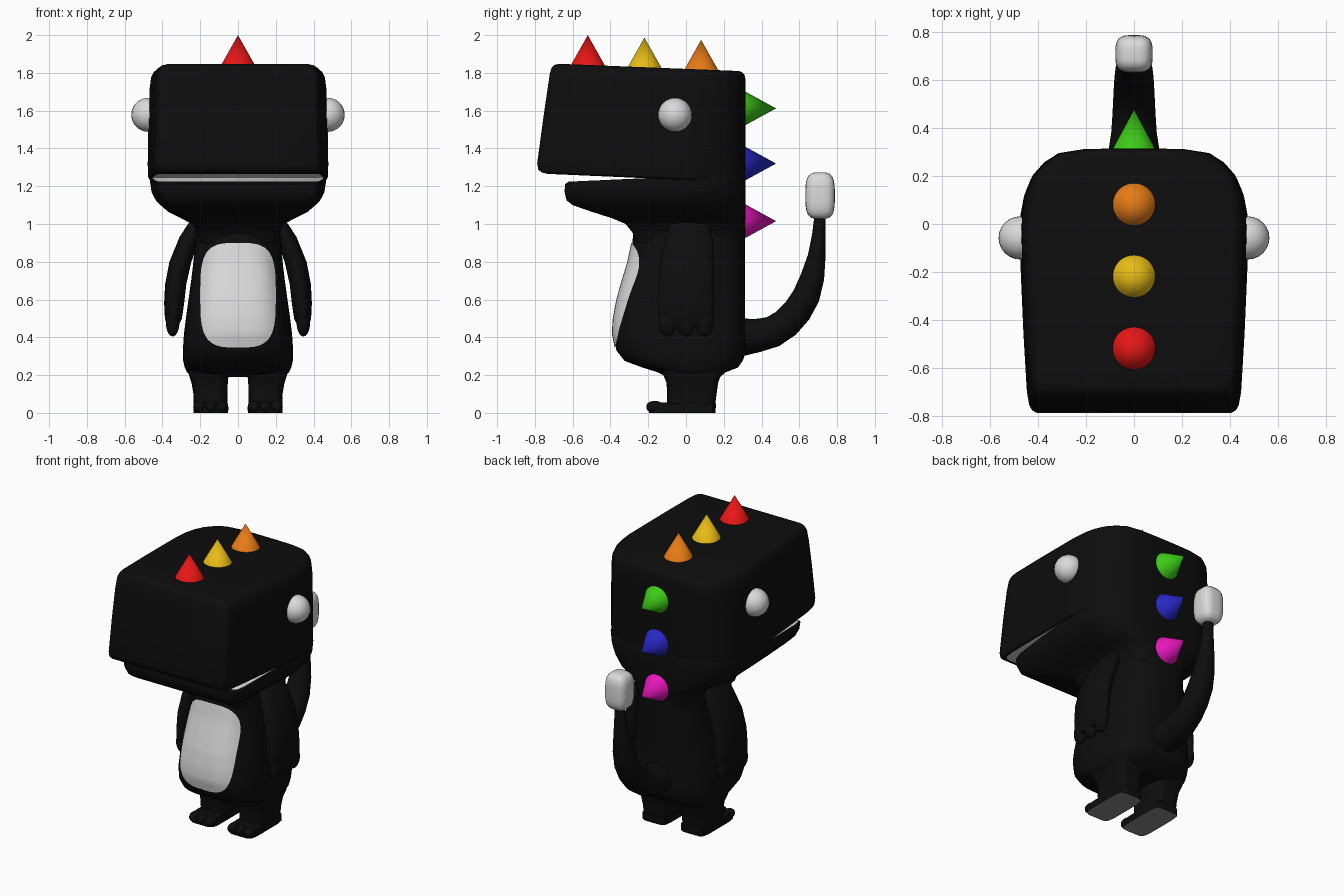
import bpy, bmesh, math
from mathutils import Vector
from mathutils.bvhtree import BVHTree

if "Cube" in bpy.data.objects:
    bpy.data.objects.remove(bpy.data.objects["Cube"])


def material(name, r, g, b):
    m = bpy.data.materials.new(name)
    m.diffuse_color = (r, g, b, 1)
    m.use_nodes = True
    m.node_tree.nodes["Principled BSDF"].inputs["Base Color"].default_value = m.diffuse_color
    return m


BLACK = material("black", 0.004, 0.004, 0.004)
WHITE = material("white", 0.7, 0.7, 0.7)
GREY = material("sole grey", 0.25, 0.25, 0.25)
RED = material("red", 0.8, 0.008, 0.008)
YELLOW = material("yellow", 0.8, 0.5, 0.008)
ORANGE = material("orange", 0.8, 0.2, 0.008)
GREEN = material("green", 0.045, 0.6, 0.008)
BLUE = material("blue", 0.02, 0.02, 0.55)
MAGENTA = material("magenta", 0.8, 0.008, 0.5)


def finish(name, bm, mats, angle=40):
    bmesh.ops.recalc_face_normals(bm, faces=bm.faces)
    me = bpy.data.meshes.new(name)
    bm.to_mesh(me)
    bm.free()
    for m in mats:
        me.materials.append(m)
    for p in me.polygons:
        p.use_smooth = True
    me.set_sharp_from_angle(angle=math.radians(angle))
    ob = bpy.data.objects.new(name, me)
    bpy.context.collection.objects.link(ob)
    return ob


def loft(name, rings, mats, bottom=0, top=0, angle=40):
    """Skin closed rings of points and cap both ends."""
    bm = bmesh.new()
    rows = [[bm.verts.new(p) for p in ring] for ring in rings]
    n = len(rows[0])
    for a, b in zip(rows, rows[1:]):
        for i in range(n):
            j = (i + 1) % n
            bm.faces.new((a[i], a[j], b[j], b[i]))
    bm.faces.new(rows[0]).material_index = bottom
    bm.faces.new(rows[-1]).material_index = top
    return finish(name, bm, mats, angle)


def oval(z, cx, rx, yf, yb, n=2.0, count=48):
    """Horizontal superellipse ring."""
    pts = []
    for i in range(count):
        a = 2 * math.pi * i / count
        c, s = math.cos(a), math.sin(a)
        k = (abs(c) ** n + abs(s) ** n) ** (-1 / n)
        pts.append((cx + rx * c * k, (yf + yb) / 2 + (yb - yf) / 2 * s * k, z))
    return pts


def blob(name, centre, radii, mat, n=2.0):
    """Sphere, or rounded box when n is high."""
    bm = bmesh.new()
    bmesh.ops.create_uvsphere(bm, u_segments=24, v_segments=16, radius=1)
    for v in bm.verts:
        k = sum(abs(c) ** n for c in v.co) ** (-1 / n)
        v.co = Vector(centre) + Vector([c * k * r for c, r in zip(v.co, radii)])
    return finish(name, bm, [mat], 60)


# Head outline seen from above: width fraction, front-to-back fraction
HALF = [(0.4, 0), (0.85, 0), (0.89, .01), (0.915, .03), (0.935, .08), (0.965, .3),
        (0.99, .55), (1, .66), (0.99, .75), (0.96, .82), (0.9, .885), (0.8, .94),
        (0.67, .98), (0.45, .997), (0.2, 1)]


def head_ring(z, w, yf, yb, slope):
    half = [(w * u, yf + (yb - yf) * v) for u, v in HALF]
    loop = half + [(-x, y) for x, y in reversed(half)]
    return [(x, y, z + slope * (y + 0.27)) for x, y in loop]


# Upper head: z at mouth corner, half width, front, back, slope
loft("upper_head", [head_ring(*r) for r in [
    (1.245, .465, -.735, .31, -.044), (1.252, .474, -.765, .31, -.044),
    (1.268, .477, -.782, .312, -.04), (1.32, .478, -.788, .315, 0),
    (1.55, .474, -.757, .315, 0), (1.72, .468, -.731, .315, -.02),
    (1.785, .46, -.72, .315, -.038), (1.812, .447, -.71, .31, -.04),
    (1.826, .43, -.695, .298, -.04), (1.832, .405, -.67, .28, -.04)]],
    [BLACK, WHITE], bottom=1)

# Lower jaw tapering down into the neck
loft("lower_jaw", [head_ring(*r) for r in [
    (.90, .21, -.265, .30, 0), (.95, .225, -.28, .31, 0),
    (1.0, .245, -.32, .313, 0), (1.03, .30, -.39, .315, 0),
    (1.065, .37, -.50, .315, 0), (1.10, .41, -.60, .315, 0),
    (1.125, .435, -.632, .315, 0), (1.17, .458, -.643, .315, 0),
    (1.228, .468, -.64, .315, .045), (1.24, .464, -.62, .31, .045)]],
    [BLACK, WHITE], top=1)

# Torso
torso = loft("torso", [oval(z, 0, w, yf, yb, 3) for z, w, yf, yb in [
    (.19, .245, -.10, .18), (.215, .27, -.15, .21), (.24, .282, -.23, .275),
    (.275, .29, -.325, .30), (.33, .292, -.368, .32), (.42, .286, -.387, .317),
    (.5, .276, -.382, .313), (.6, .262, -.363, .312), (.7, .248, -.335, .312),
    (.8, .236, -.305, .312), (.9, .228, -.284, .312), (1.0, .225, -.275, .312),
    (1.08, .21, -.26, .31)]], [BLACK])

# Belly patch laid on the torso front
tree = BVHTree.FromPolygons([v.co for v in torso.data.vertices],
                            [list(p.vertices) for p in torso.data.polygons])
bm = bmesh.new()


def belly_vert(x, z):
    hit = tree.ray_cast(Vector((x, -1, z)), Vector((0, 1, 0)))[0]
    return bm.verts.new((x, (hit.y if hit else -.28) - .006, z))


rows = []
for k in range(1, 13):
    ring = oval(0, 0, .2 * k / 12, -.277 * k / 12, .277 * k / 12, 3.6)
    rows.append([belly_vert(x, y + .623) for x, y, _ in ring])
mid = belly_vert(0, .623)
for i in range(48):
    j = (i + 1) % 48
    bm.faces.new((mid, rows[0][i], rows[0][j]))
    for a, b in zip(rows, rows[1:]):
        bm.faces.new((a[i], b[i], b[j], a[j]))
belly = finish("belly_patch", bm, [WHITE], 80)
if belly.data.polygons[0].normal.y > 0:
    belly.data.flip_normals()

for side, s in (("left", 1), ("right", -1)):
    # Eyes on the sides of the head
    blob(side + "_eye", (s * .475, -.058, 1.578), (.09, .09, .09), WHITE)

    # Flat hanging arm with three fingers
    loft(side + "_arm", [oval(z, s * x, rx, y - ry, y + ry, 2.4, 32)
                         for z, x, rx, y, ry in [
        (1.03, .20, .03, .02, .07), (1.0, .22, .045, .02, .10),
        (.93, .255, .055, .015, .125), (.8, .305, .058, .005, .142),
        (.68, .33, .056, 0, .148), (.58, .338, .053, 0, .15),
        (.5, .342, .045, 0, .148), (.46, .345, .03, 0, .13)]], [BLACK])
    for k in (-1, 0, 1):
        blob(side + "_finger", (s * .346, k * .097, .48), (.036, .05, .075), BLACK)

    # Leg, foot with a flat sole, and three toes
    loft(side + "_leg", [oval(z, s * x, rx, yf, yb, 4.5, 32)
                         for z, x, rx, yf, yb in [
        (.01, .145, .088, -.10, .15), (.1, .146, .09, -.10, .162),
        (.16, .15, .096, -.103, .17), (.2, .155, .105, -.12, .185),
        (.27, .155, .115, -.15, .22)]], [BLACK])
    loft(side + "_foot", [oval(z, s * .144, rx, yf, yb, 7, 32)
                          for z, rx, yf, yb in [
        (0, .092, -.195, .155), (.03, .093, -.198, .158),
        (.048, .09, -.185, .158), (.056, .08, -.15, .15)]],
        [BLACK, GREY], bottom=1)
    for k in (-1, 0, 1):
        blob(side + "_toe", (s * .144 + k * .06, -.165, .032), (.032, .045, .031), BLACK, 2.3)

# Curled tail with a pale rounded tip
PATH = [(.2, .40, .12), (.31, .402, .098), (.38, .41, .088), (.46, .43, .083),
        (.53, .475, .08), (.59, .54, .077), (.637, .62, .073), (.67, .72, .063),
        (.692, .83, .047), (.703, .94, .036), (.71, 1.06, .028)]
rings = []
for i, (y, z, r) in enumerate(PATH):
    a, b = PATH[max(i - 1, 0)], PATH[min(i + 1, len(PATH) - 1)]
    t = Vector((0, b[0] - a[0], b[1] - a[1])).normalized()
    up = Vector((0, -t.z, t.y))
    rings.append([Vector((r * 1.08 * math.cos(q), y, z)) + up * r * math.sin(q)
                  for q in (2 * math.pi * k / 24 for k in range(24))])
loft("tail", rings, [BLACK])
blob("tail_tip", (0, .71, 1.15), (.078, .078, .123), WHITE, 3.6)


# Coloured spikes over the crown and down the back
def spike(name, base, axis, height, mat):
    bm = bmesh.new()
    bmesh.ops.create_cone(bm, cap_ends=True, segments=40, radius1=.09,
                          radius2=0, depth=height)
    turn = Vector((0, 0, 1)).rotation_difference(Vector(axis)).to_matrix()
    for v in bm.verts:
        v.co = turn @ (v.co + Vector((0, 0, height / 2))) + Vector(base)
    finish(name, bm, [mat])


for name, y, top, mat in (("red", -.52, 2.0, RED), ("yellow", -.22, 1.987, YELLOW),
                          ("orange", .08, 1.975, ORANGE)):
    spike(name + "_crown_spike", (0, y, top - .16), (0, 0, 1), .16, mat)
for name, z, mat in (("green", 1.612, GREEN), ("blue", 1.32, BLUE),
                     ("magenta", 1.015, MAGENTA)):
    spike(name + "_back_spike", (0, .312, z), (0, 1, 0), .165, mat)
